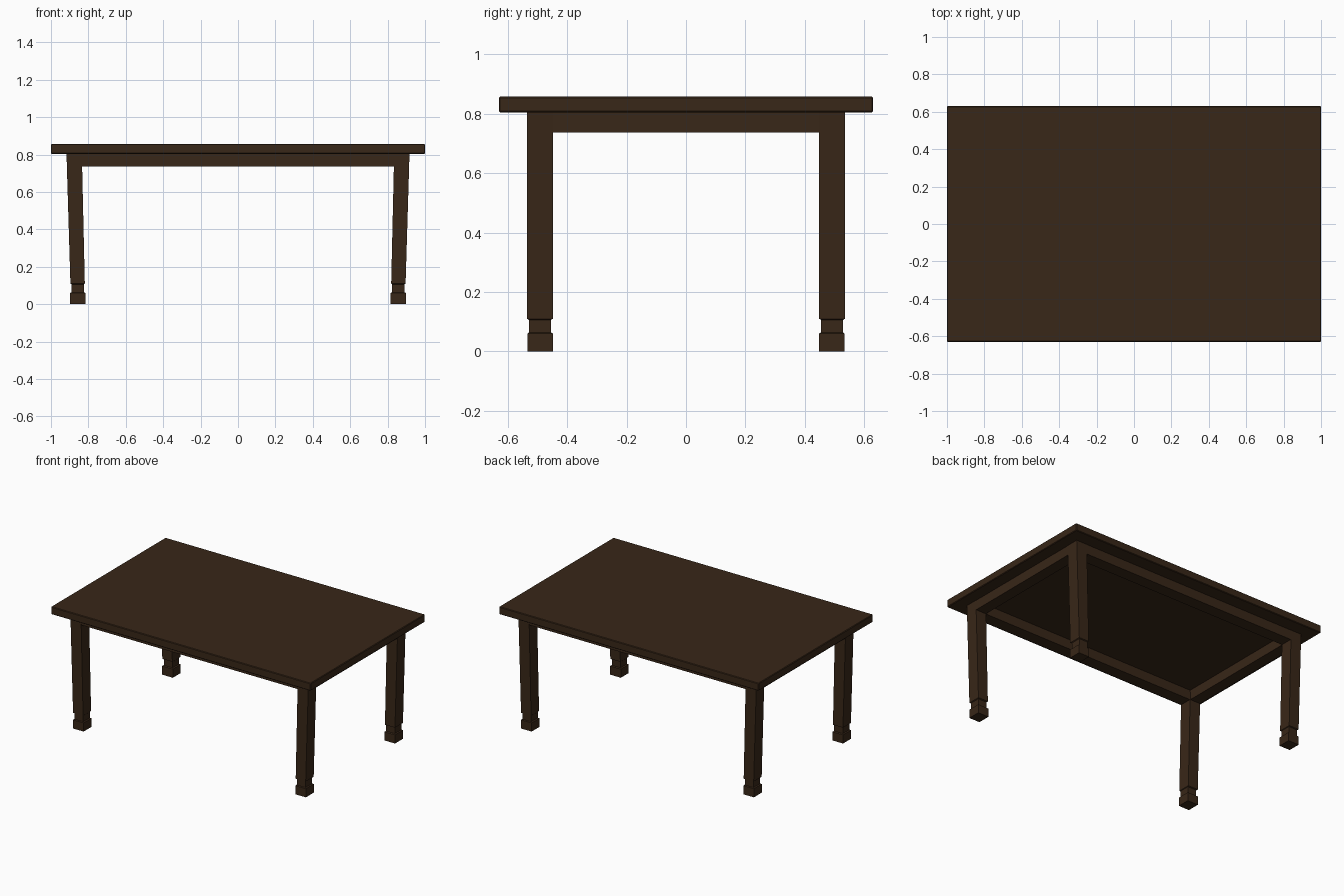
import bpy
import bmesh

if "Cube" in bpy.data.objects:
    bpy.data.objects.remove(bpy.data.objects["Cube"])

wood = bpy.data.materials.new("dark_wood")
wood.diffuse_color = (0.04, 0.02, 0.009, 1)
wood.use_nodes = True
wood.node_tree.nodes["Principled BSDF"].inputs["Base Color"].default_value = wood.diffuse_color


def finish(name, bm, bevel=0.0):
    bmesh.ops.recalc_face_normals(bm, faces=bm.faces)
    mesh = bpy.data.meshes.new(name)
    bm.to_mesh(mesh)
    bm.free()
    mesh.materials.append(wood)
    obj = bpy.data.objects.new(name, mesh)
    bpy.context.collection.objects.link(obj)
    if bevel:
        mod = obj.modifiers.new("edge", 'BEVEL')
        mod.width = bevel
        mod.segments = 1
    return obj


def box(name, center, size, bevel=0.0):
    bm = bmesh.new()
    bmesh.ops.create_cube(bm, size=1)
    for v in bm.verts:
        v.co = [c + p * s for c, p, s in zip(center, v.co, size)]
    return finish(name, bm, bevel)


def leg(name, sx, sy):
    # cross-sections going up: z, x inner, x outer, y inner, y outer
    sections = [
        (0.0, 0.815, 0.897, 0.447, 0.534),
        (0.060, 0.815, 0.897, 0.447, 0.534),
        (0.064, 0.823, 0.890, 0.455, 0.528),
        (0.106, 0.823, 0.890, 0.455, 0.528),
        (0.110, 0.819, 0.896, 0.447, 0.535),
        (0.806, 0.835, 0.917, 0.447, 0.535),
    ]
    bm = bmesh.new()
    rings = [[bm.verts.new((sx * x, sy * y, z))
              for x, y in ((x0, y0), (x1, y0), (x1, y1), (x0, y1))]
             for z, x0, x1, y0, y1 in sections]
    for lo, hi in zip(rings, rings[1:]):
        for i in range(4):
            j = (i + 1) % 4
            bm.faces.new((lo[i], lo[j], hi[j], hi[i]))
    bm.faces.new(rings[0])
    bm.faces.new(rings[-1])
    finish(name, bm)


# table top
box("table_top", (0, 0, 0.831), (2.0, 1.26, 0.053), 0.004)

# four leaning legs with a grooved foot
for sx, side in ((-1, "left"), (1, "right")):
    for sy, end in ((-1, "front"), (1, "back")):
        leg(f"{end}_{side}_leg", sx, sy)

# apron rails between the legs
for s, end, side in ((-1, "front", "left"), (1, "back", "right")):
    box(f"{end}_apron", (0, s * 0.491, 0.7715), (1.69, 0.086, 0.069))
    box(f"{side}_apron", (s * 0.875, 0, 0.7715), (0.08, 0.91, 0.069))
